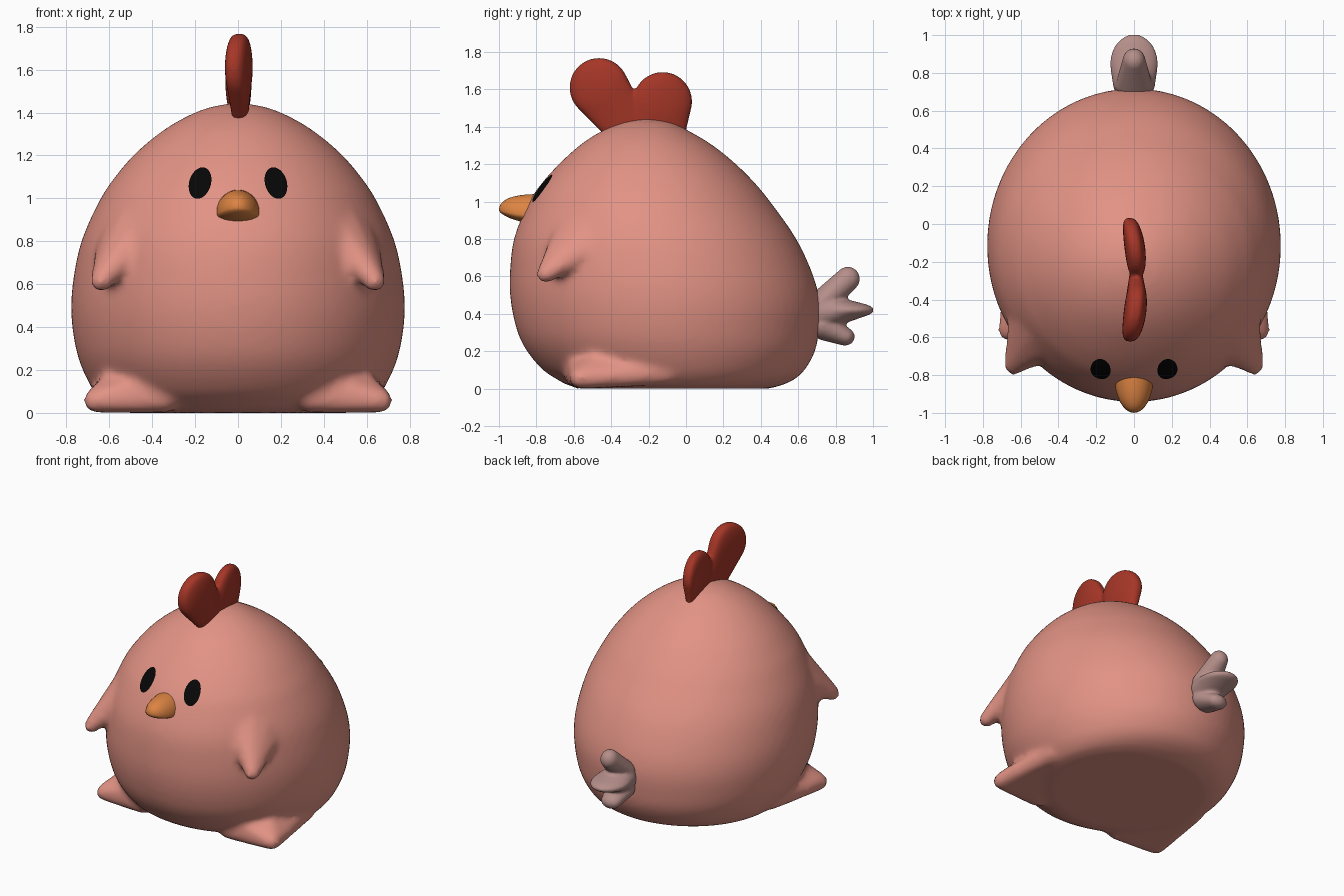
import bpy, bmesh, math
from mathutils import Vector

if "Cube" in bpy.data.objects:
    bpy.data.objects.remove(bpy.data.objects["Cube"])


def material(name, rgb):
    m = bpy.data.materials.new(name)
    m.diffuse_color = (*rgb, 1)
    m.use_nodes = True
    m.node_tree.nodes["Principled BSDF"].inputs["Base Color"].default_value = m.diffuse_color
    return m


PINK = material("salmon pink", (0.76, 0.29, 0.232))
RED = material("comb red", (0.38, 0.037, 0.02))
ORANGE = material("beak orange", (0.72, 0.23, 0.055))
GREY = material("dusty pink grey", (0.46, 0.27, 0.25))
BLACK = material("eye black", (0.002, 0.002, 0.002))


def finish(bm, name, mat):
    bmesh.ops.recalc_face_normals(bm, faces=bm.faces)
    me = bpy.data.meshes.new(name)
    bm.to_mesh(me)
    bm.free()
    me.materials.append(mat)
    me.shade_smooth()
    ob = bpy.data.objects.new(name, me)
    bpy.context.collection.objects.link(ob)
    return ob


def fuse(ob, voxel, rounds):
    """Merge overlapping pieces into one softened skin."""
    rm = ob.modifiers.new("fuse", 'REMESH')
    rm.mode = 'VOXEL'
    rm.voxel_size = voxel
    rm.use_smooth_shade = True
    sm = ob.modifiers.new("soften", 'SMOOTH')
    sm.factor = 0.5
    sm.iterations = rounds


def blob(bm, c, r, boxy=1.0):
    """Ellipsoid at c with radii r; boxy < 1 flattens its x sides."""
    vs = bmesh.ops.create_uvsphere(bm, u_segments=32, v_segments=20, radius=1)["verts"]
    for v in vs:
        x = math.copysign(abs(v.co.x) ** boxy, v.co.x)
        v.co = Vector((x * r[0], v.co.y * r[1], v.co.z * r[2])) + Vector(c)
    return vs


def hull(bm, blobs, boxy=1.0):
    """Convex skin around several blobs, added to bm."""
    tmp = bmesh.new()
    for c, r in blobs:
        blob(tmp, c, r if isinstance(r, tuple) else (r, r, r), boxy)
    res = bmesh.ops.convex_hull(tmp, input=tmp.verts)
    junk = {g for g in res["geom_interior"] + res["geom_unused"]
            if isinstance(g, bmesh.types.BMVert)}
    bmesh.ops.delete(tmp, geom=list(junk), context='VERTS')
    me = bpy.data.meshes.new("tmp")
    tmp.to_mesh(me)
    tmp.free()
    bm.from_mesh(me)
    bpy.data.meshes.remove(me)


def smooth_rows(rows, steps=5):
    """Catmull-Rom curve (centripetal spacing) through the profile rows."""
    pts = [Vector(r) for r in rows]
    t = [0.0]
    for a, b in zip(pts, pts[1:]):
        t.append(t[-1] + (b - a).length ** 0.75)
    last = len(pts) - 1

    def slope(i):
        a, b = max(i - 1, 0), min(i + 1, last)
        return (pts[b] - pts[a]) / (t[b] - t[a])
    out = []
    for i in range(last):
        h = t[i + 1] - t[i]
        for k in range(steps):
            u = k / steps
            out.append(pts[i] * (2 * u**3 - 3 * u**2 + 1) + slope(i) * h * (u**3 - 2 * u**2 + u)
                       + pts[i + 1] * (3 * u**2 - 2 * u**3) + slope(i + 1) * h * (u**3 - u**2))
    return out + [pts[-1]]


# Body: stacked ellipses (height, half width, front y, back y)
ROWS = [(0.0, .52, -.55, .44), (.018, .59, -.63, .51), (.05, .63, -.69, .58),
        (.10, .672, -.765, .635), (.2, .724, -.85, .69), (.3, .756, -.9, .709),
        (.45, .777, -.935, .716), (.6, .771, -.942, .682), (.8, .73, -.92, .59),
        (1.0, .64, -.838, .45), (1.1, .573, -.77, .368), (1.2, .488, -.68, .268),
        (1.3, .372, -.57, .145), (1.37, .262, -.465, .03),
        (1.42, .148, -.35, -.07), (1.443, .04, -.24, -.17)]
N = 72
bm = bmesh.new()
rings = []
for z, w, yf, yb in smooth_rows(ROWS):
    rings.append([bm.verts.new((w * math.cos(2 * math.pi * i / N),
                                (yf + yb) / 2 + (yb - yf) / 2 * math.sin(2 * math.pi * i / N),
                                max(z, 0))) for i in range(N)])
for a, b in zip(rings, rings[1:]):
    for i in range(N):
        bm.faces.new((a[i], a[(i + 1) % N], b[(i + 1) % N], b[i]))
bm.faces.new(rings[0][::-1])
bm.faces.new(rings[-1])

for s in (-1, 1):
    # Wings: wedges hanging off the front corners
    hull(bm, [((s * .638, -.752, .61), .05), ((s * .46, -.66, .80), .06),
              ((s * .61, -.53, .74), .06), ((s * .42, -.60, .92), .07),
              ((s * .54, -.46, .90), .07), ((s * .45, -.50, 1.0), .07)])
    # Feet: broad pointed bulges at the base
    hull(bm, [((s * .665, -.565, .056), .056), ((s * .34, -.58, .07), .07),
              ((s * .60, -.10, .09), .07), ((s * .52, -.42, .16), .08),
              ((s * .40, -.56, .12), .08)])
body = finish(bm, "body", PINK)
fuse(body, 0.02, 12)

# Comb: two flattened lobes meeting in a notch
bm = bmesh.new()
hull(bm, [((0, -.465, 1.61), (.06, .158, .158)), ((0, -.24, 1.30), (.022, .10, .10))], 0.6)
hull(bm, [((0, -.125, 1.535), (.055, .158, .158)), ((0, -.16, 1.30), (.022, .14, .10))], 0.6)
for v in bm.verts:  # slight bend seen from above
    v.co.x += .015 - .35 * (v.co.y + .3) ** 2
fuse(finish(bm, "comb", RED), 0.01, 6)

# Tail: three fanned feathers growing from a shared root
bm = bmesh.new()
hull(bm, [((0, .865, .587), (.06, .065, .065)), ((0, .73, .46), (.10, .06, .08))])
hull(bm, [((0, .85, .42), (.127, .155, .045)), ((0, .73, .41), (.11, .06, .10))])
hull(bm, [((0, .85, .278), (.07, .052, .048)), ((0, .73, .34), (.10, .06, .08))])
fuse(finish(bm, "tail", GREY), 0.01, 5)

# Beak: domed above, shallow below, tip raised
bm = bmesh.new()
for v in blob(bm, (0, 0, 0), (1, 1, 1)):
    x, y, z = v.co
    v.co = (.105 * x, -.80 + .2 * y, .925 + (.115 if z > 0 else .04) * z + .03 * max(0, -y) ** 2)
finish(bm, "beak", ORANGE)

# Eyes: tilted discs laid onto the body surface
for s, side in ((-1, "left"), (1, "right")):
    bm = bmesh.new()
    centre = bm.verts.new((s * .175, -1.2, 1.067))
    prev = [centre] * 32
    for k in range(1, 6):
        ring = []
        for i in range(32):
            t = 2 * math.pi * i / 32
            u, w = .05 * k / 5 * math.cos(t), .074 * k / 5 * math.sin(t)
            c, n = math.cos(.3 * s), math.sin(.3 * s)
            ring.append(bm.verts.new((s * .175 + u * c - w * n, -1.2, 1.067 + u * n + w * c)))
        for i in range(32):
            j = (i + 1) % 32
            bm.faces.new((centre, ring[i], ring[j]) if k == 1
                         else (prev[i], ring[i], ring[j], prev[j]))
        prev = ring
    eye = finish(bm, side + "_eye", BLACK)
    if eye.data.polygons[0].normal.y > 0:
        eye.data.flip_normals()
    sw = eye.modifiers.new("lay on body", 'SHRINKWRAP')
    sw.target = body
    sw.wrap_method = 'PROJECT'
    sw.use_project_y = True
    sw.use_positive_direction = True
    sw.wrap_mode = 'ABOVE_SURFACE'
    sw.offset = 0.008
